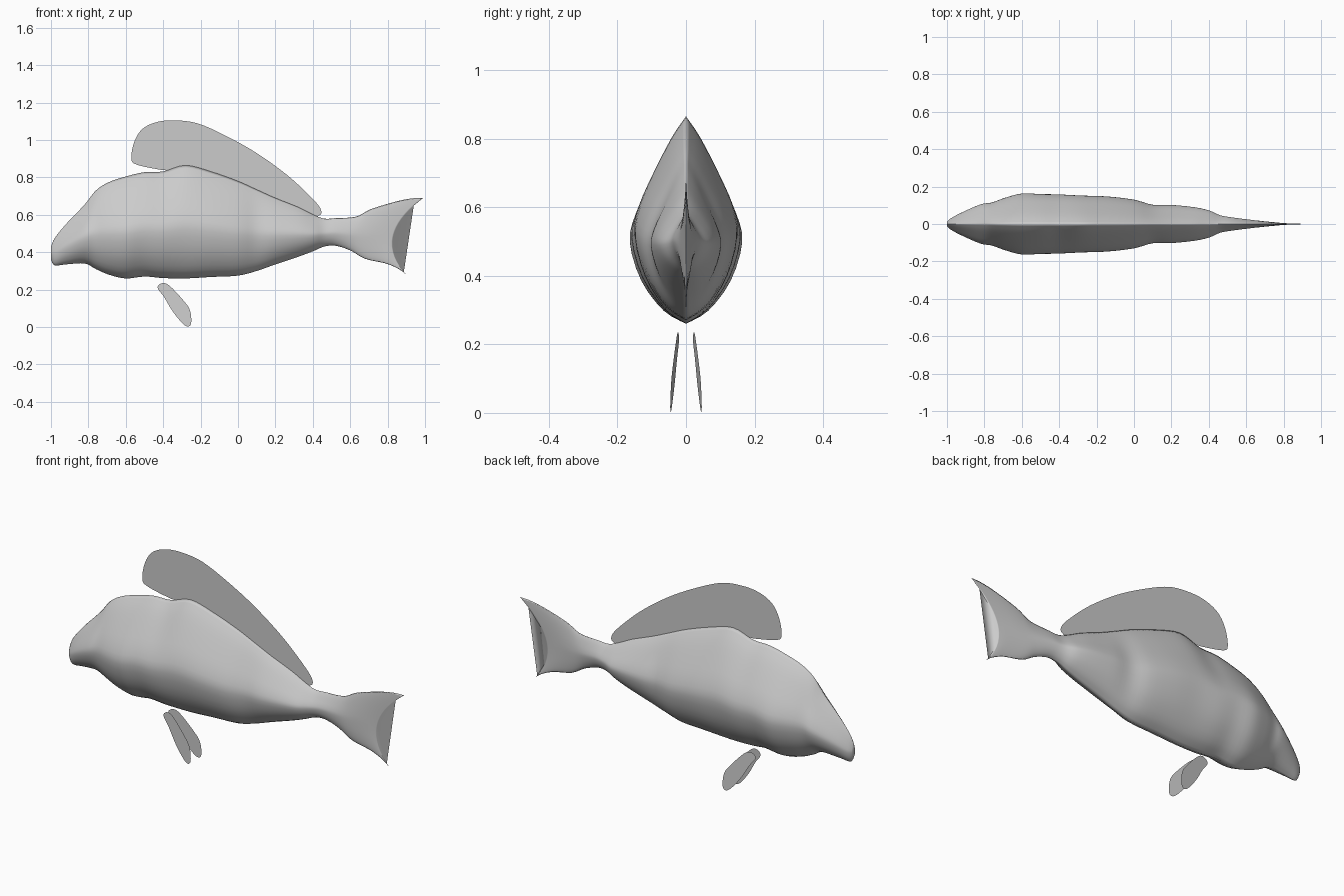
import bpy
import bmesh
from mathutils import Vector

default_cube = bpy.data.objects.get("Cube")
if default_cube:
    bpy.data.objects.remove(default_cube, do_unlink=True)

# One plain grey for the whole fish
grey = bpy.data.materials.new("plain grey")
grey.use_nodes = True
colour = (0.6, 0.6, 0.6, 1)
grey.diffuse_color = colour
grey.node_tree.nodes["Principled BSDF"].inputs["Base Color"].default_value = colour


def smooth_path(points, steps, closed=False):
    """Catmull-Rom interpolation of tuples of any length."""
    points = [Vector(p) for p in points]
    count = len(points)

    def at(i):
        return points[i % count] if closed else points[max(0, min(count - 1, i))]

    result = []
    for i in range(count if closed else count - 1):
        before, start, end, after = at(i - 1), at(i), at(i + 1), at(i + 2)
        for step in range(steps):
            t = step / steps
            linear = (end - before) * t
            square = (2 * before - 5 * start + 4 * end - after) * t ** 2
            cubic = (3 * start - before - 3 * end + after) * t ** 3
            result.append(start + (linear + square + cubic) / 2)
    if not closed:
        result.append(points[-1])
    return result


def finish(mesh_builder, name):
    """Turn a bmesh into a smooth, grey object."""
    bmesh.ops.recalc_face_normals(mesh_builder, faces=mesh_builder.faces)
    mesh = bpy.data.meshes.new(name)
    mesh_builder.to_mesh(mesh)
    mesh_builder.free()
    mesh.materials.append(grey)
    for polygon in mesh.polygons:
        polygon.use_smooth = True
    obj = bpy.data.objects.new(name, mesh)
    bpy.context.collection.objects.link(obj)
    return obj


# Body stations: x, back height, belly height, half width
trunk = [
    (-1, .43, .36, .012), (-.98, .475, .33, .03), (-.92, .55, .335, .062),
    (-.82, .655, .34, .105), (-.76, .73, .31, .115), (-.69, .775, .28, .14),
    (-.6, .805, .26, .163), (-.5, .828, .27, .16), (-.4, .832, .262, .158),
    (-.28, .865, .26, .152), (-.14, .83, .268, .147), (0, .78, .275, .13),
    (.1, .735, .3, .103), (.2, .69, .335, .102), (.32, .642, .375, .09),
    (.4, .602, .405, .073), (.46, .58, .43, .047), (.52, .582, .435, .036),
]
# Tail stations: back x and z, belly x and z, half width, forward bow
tail = [
    (.63, .59, .6, .41, .025, .01), (.71, .63, .68, .365, .018, .03),
    (.84, .67, .79, .34, .01, .07), (.93, .688, .86, .31, .005, .1),
    (.99, .69, .9, .28, .001, .115),
]
stations = [(x, top, x, low, width, 0) for x, top, low, width in trunk] + tail

# Half cross-section: fraction down from the back, fraction of the width
half_section = smooth_path(
    [(0, 0), (.1, .27), (.27, .62), (.43, .9), (.57, 1), (.77, .8), (.93, .4), (1, 0)], 3)
section = [(d, w) for d, w in half_section]
section += [(d, -w) for d, w in reversed(half_section[1:-1])]

# Body and forked tail as one loft
bm = bmesh.new()
rings = []
for back_x, back_z, belly_x, belly_z, width, bow in smooth_path(stations, 4):
    ring = []
    for down, side in section:
        x = back_x + (belly_x - back_x) * down - bow * 4 * down * (1 - down)
        z = back_z + (belly_z - back_z) * down
        ring.append(bm.verts.new((x, width * side, z)))
    rings.append(ring)
for ring, following in zip(rings, rings[1:]):
    for i in range(len(ring)):
        j = (i + 1) % len(ring)
        bm.faces.new((ring[i], ring[j], following[j], following[i]))
bm.faces.new(rings[0])
bm.faces.new(rings[-1])
finish(bm, "body_and_tail")


def sheet_fin(name, outline, place):
    """Thin flat fin from a closed outline of x and z."""
    builder = bmesh.new()
    verts = [builder.verts.new(place(x, z)) for x, z in smooth_path(outline, 5, True)]
    face = builder.faces.new(verts)
    bmesh.ops.triangulate(builder, faces=[face])
    return finish(builder, name)


# Tall dorsal fin along the back
dorsal_outline = [
    (-.57, .9), (-.555, .99), (-.51, 1.06), (-.43, 1.097), (-.33, 1.105),
    (-.21, 1.087), (-.06, 1.02), (.1, .93), (.26, .815), (.38, .705),
    (.44, .635), (.435, .597), (.36, .605), (0, .74), (-.3, .825),
    (-.42, .842), (-.54, .868),
]
sheet_fin("dorsal_fin", dorsal_outline, lambda x, z: (x, 0, z))

# Pair of pelvic fins below the belly, splayed slightly outwards
pelvic_outline = [
    (-.43, .21), (-.405, .235), (-.365, .22), (-.29, .14), (-.257, .09),
    (-.25, .025), (-.265, .003), (-.295, .018), (-.35, .085), (-.395, .16),
]
for side, name in ((-1, "right_pelvic_fin"), (1, "left_pelvic_fin")):
    sheet_fin(name, pelvic_outline, lambda x, z: (
        x, side * (.022 + .11 * (x + .41) + .03 * (.235 - z)), z))
